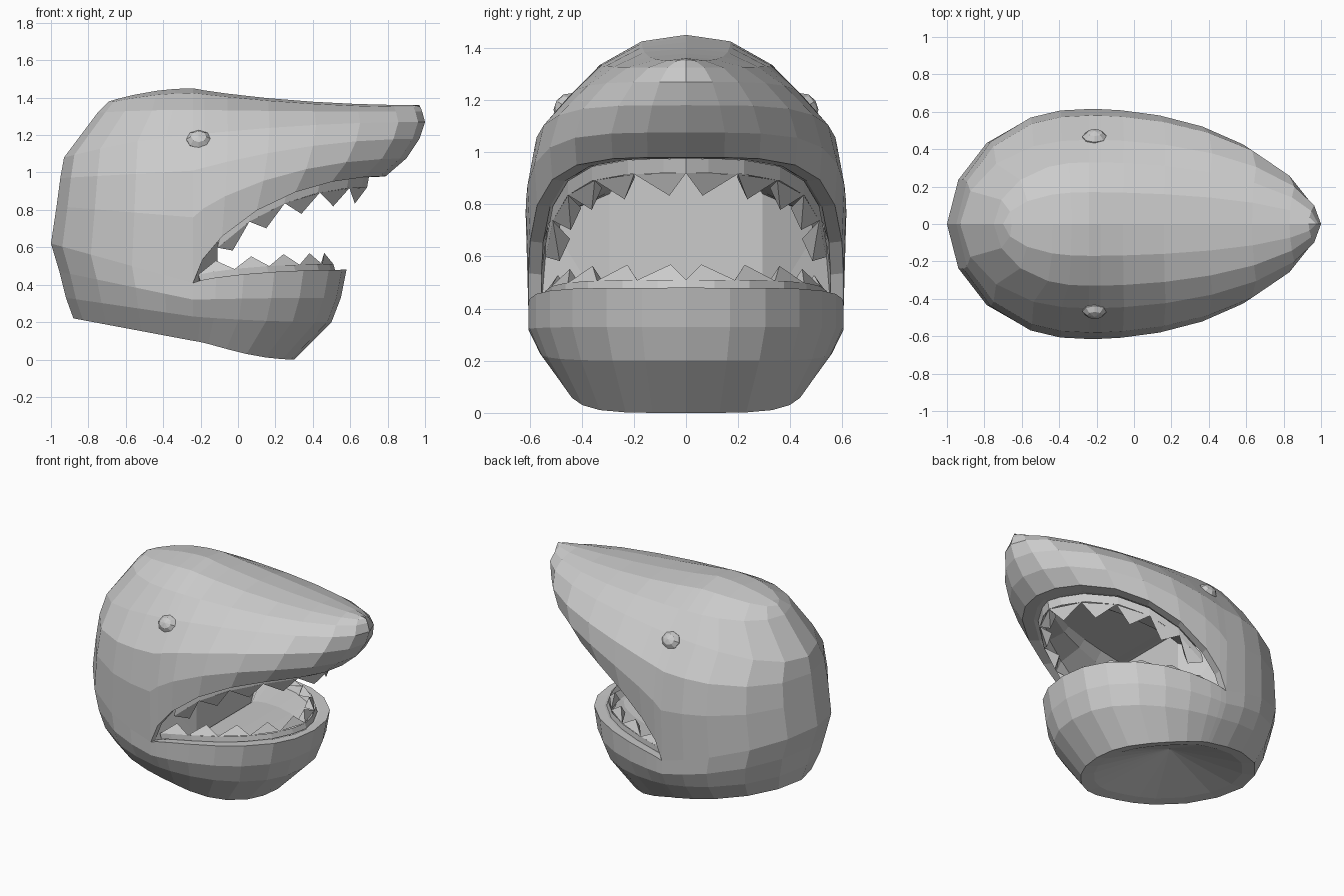
import bpy, bmesh
from mathutils import Vector

cube = bpy.data.objects.get("Cube")
if cube:
    bpy.data.objects.remove(cube)

grey = bpy.data.materials.new("matte_grey")
grey.use_nodes = True
GREY = (0.6, 0.6, 0.6, 1)
grey.diffuse_color = GREY
grey.node_tree.nodes["Principled BSDF"].inputs["Base Color"].default_value = GREY

CORNER = -0.24                                    # x of the mouth corner
FRONT = [1, .97, .885, .72, .53, .33, .15, .05, 0]    # nose tip to mouth corner
BACK = [.21, .43, .72, .92, 1]                    # mouth corner to nape
NF = len(FRONT)


def half_ring(xf, xb, w, zf, zc, zb, e=.5, k=1.0, fall=1):
    """Half outline on the +y side, from front centre to back centre."""
    pts = []
    for u in FRONT:
        g = (1 - (1 - u) ** 2) ** k
        pts.append(Vector((CORNER + (xf - CORNER) * u, w * (1 - u * u) ** e, zc + (zf - zc) * g)))
    for v in BACK:
        pts.append(Vector((CORNER + (xb - CORNER) * v, w * (1 - v ** 2.4) ** .55,
                           zc + (zb - zc) * v ** fall)))
    return pts


def finish(bm, name):
    bmesh.ops.remove_doubles(bm, verts=bm.verts, dist=.0005)
    bmesh.ops.recalc_face_normals(bm, faces=bm.faces)
    me = bpy.data.meshes.new(name)
    bm.to_mesh(me)
    bm.free()
    me.materials.append(grey)
    ob = bpy.data.objects.new(name, me)
    bpy.context.collection.objects.link(ob)
    return ob


def mirrored(p):
    return Vector((p.x, -p.y, p.z))


def add_face(bm, pts):
    """Add one face, dropping repeated corners."""
    keep = []
    for p in pts:
        if all((p - q).length > .0005 for q in keep):
            keep.append(p)
    if len(keep) > 2:
        bm.faces.new([bm.verts.new(p) for p in keep])


def skin(bm, rows):
    """Bridge neighbouring rows on both sides."""
    for a, b in zip(rows, rows[1:]):
        for i in range(min(len(a), len(b)) - 1):
            quad = [a[i], a[i + 1], b[i + 1], b[i]]
            add_face(bm, quad)
            add_face(bm, [mirrored(p) for p in quad])


# Outline rings: front x, back x, half width, front z, corner z, back z
jaw = [half_ring(.30, -.88, .46, 0, .10, .22, .45, 1.4),
       half_ring(.50, -.92, .56, .20, .23, .33, .45),
       half_ring(.55, -.955, .605, .33, .32, .47, .45),
       half_ring(.58, -1.0, .605, .48, .41, .62, .45, .7)]
lower_lip = jaw[-1]
upper_lip = half_ring(.79, -1.0, .605, .98, .41, .62, .5, .65)
upper_lip[NF - 1:] = lower_lip[NF - 1:]
skull = [upper_lip,
         half_ring(.90, -.97, .615, 1.075, .76, .82, .5, .8),
         half_ring(.97, -.95, .58, 1.18, 1.01, .97, .53),
         half_ring(1.0, -.93, .45, 1.27, 1.20, 1.08, .53, 1, 1.5),
         half_ring(.985, -.75, .33, 1.325, 1.335, 1.32, .55, 1, 2),
         half_ring(.975, -.70, .17, 1.35, 1.425, 1.37, .55, 1, 2),
         half_ring(.97, -.69, 0, 1.36, 1.45, 1.38, .55, .9, 2)]

bm = bmesh.new()
skin(bm, jaw)
skin(bm, skull)

# Neck opening: flat rim and a shallow hollow
centre = Vector((-.29, 0, .11))
rim = [centre + (p - centre) * .85 + Vector((0, 0, .01)) for p in jaw[0]]
apex = [centre + Vector((0, 0, .17))] * len(rim)
skin(bm, [jaw[0], rim, apex])


# Mouth lining: lip thickness, cheeks, arched roof, floor and throat
def inset(lip, dx, dy, dz):
    return [Vector((p.x - dx * FRONT[i], max(p.y - dy, 0) if i else 0, p.z + dz))
            for i, p in enumerate(lip[:NF])]


def lining(lip, width, shift, height):
    return [Vector((p.x - .08 * u + shift * (1 - u) ** 4, p.y * width, height(p, u)))
            for p, u in zip(lip, FRONT)]


lip_up = inset(upper_lip, .06, .05, -.005)
lip_low = inset(lower_lip, .05, .05, -.005)
cheek = lining(lip_up, .95, 0, lambda p, u: max(p.z + .01, .74))
roof = lining(lip_up, .53, .13, lambda p, u: .84 + .15 * u)
vault = lining(lip_up, .42, .13, lambda p, u: .92 + .07 * u)
floor = lining(lip_low, .53, .13, lambda p, u: p.z - .04)
for rows in ([upper_lip[:NF], lip_up, cheek, roof, vault], [lower_lip[:NF], lip_low, floor]):
    skin(bm, rows + [[Vector((p.x, 0, p.z)) for p in rows[-1]]])
skin(bm, [[roof[-1], cheek[-1], lip_up[-1]], [floor[-1], floor[-1], lip_low[-1]]])
arch = [floor[-1], roof[-1], vault[-1]]
add_face(bm, arch + [mirrored(p) for p in reversed(arch)])
finish(bm, "shark_head")


# Teeth: broad pyramids spaced evenly along each gum
def make_teeth(name, curve, count, height, lean):
    path = [mirrored(p) for p in reversed(curve[1:])] + curve
    lengths = [0]
    for a, b in zip(path, path[1:]):
        lengths.append(lengths[-1] + (b - a).length)

    def at(d):
        for i in range(len(path) - 1):
            if d <= lengths[i + 1] + 1e-6:
                return path[i].lerp(path[i + 1], (d - lengths[i]) / (lengths[i + 1] - lengths[i]))
        return path[-1]

    bm = bmesh.new()
    for n in range(count):
        a, b = (at(lengths[-1] * (n + s) / count) for s in (0, 1))
        mid = (a + b) / 2
        inward = Vector((-.05, -mid.y, 0)).normalized() * .08
        back = mid + inward
        tip = mid + inward * lean + Vector((0, 0, height))
        for tri in ([a, b, tip], [b, back, tip], [back, a, tip], [a, back, b]):
            add_face(bm, tri)
    finish(bm, name)


upper_row = inset(upper_lip, .09, .06, -.005)[:NF - 2]
lower_row = inset(lower_lip, .06, .06, -.005)[:NF - 1]
gums = bmesh.new()
for name, row, drop, height in (("upper_teeth", upper_row, -.055, -.085),
                                ("lower_teeth", lower_row, .035, .06)):
    edge = [p + Vector((-.01, 0, drop)) for p in row]
    inner = [Vector((p.x - .06 * u, p.y * .9, p.z - drop)) for p, u in zip(row, FRONT)]
    skin(gums, [row, edge, inner])
    make_teeth(name, edge, 10, height, .5)
finish(gums, "gums")

# Eyes
for side, name in ((1, "left_eye"), (-1, "right_eye")):
    bm = bmesh.new()
    bmesh.ops.create_uvsphere(bm, u_segments=8, v_segments=5, radius=1)
    eye = finish(bm, name)
    eye.scale = (.07, .06, .05)
    eye.rotation_euler = (-side * 1.0, 0, 0)
    eye.location = (-.21, side * .455, 1.17)
